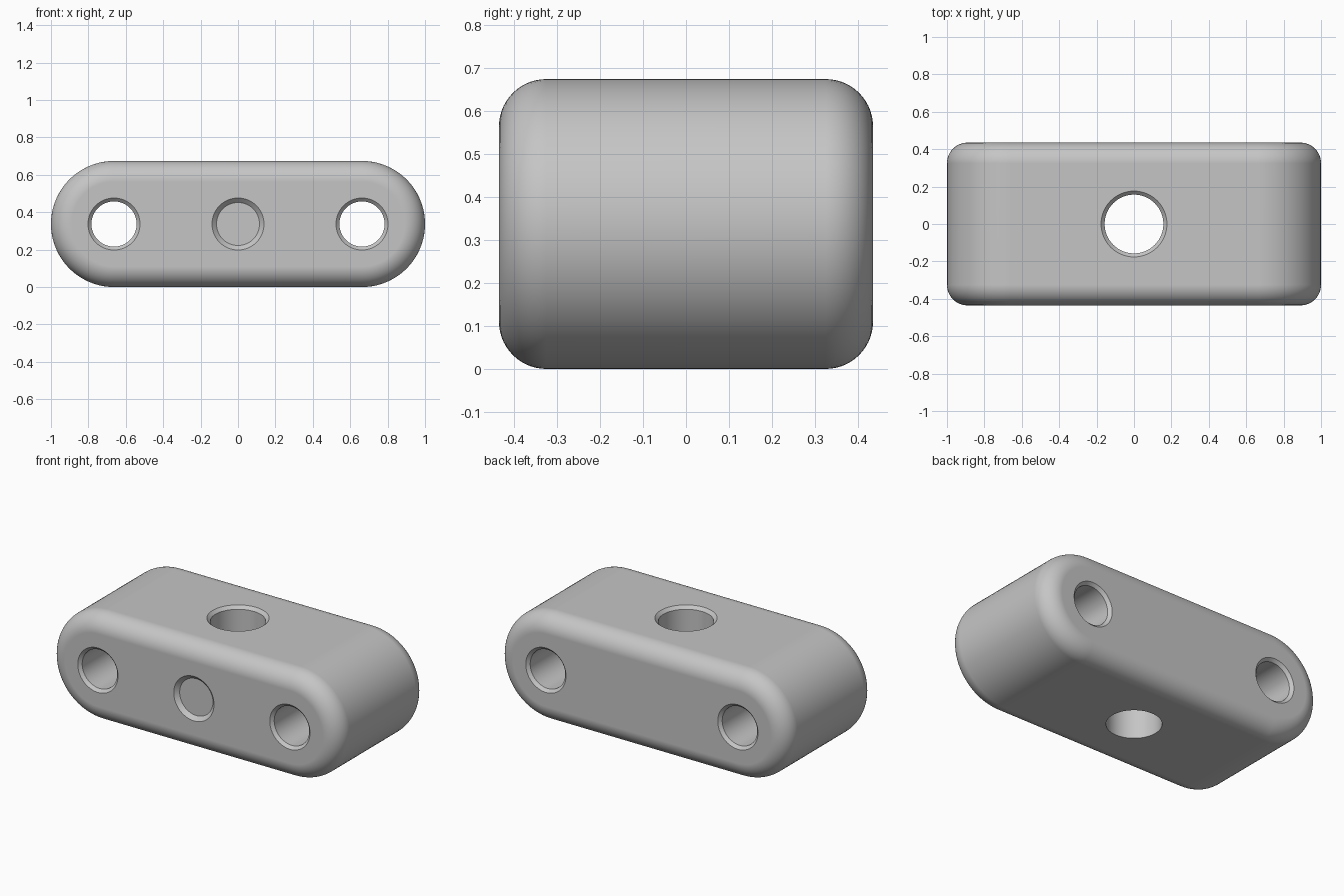
import bpy, bmesh, math
from mathutils import Matrix, Vector

if "Cube" in bpy.data.objects:
    bpy.data.objects.remove(bpy.data.objects["Cube"], do_unlink=True)

RADIUS, HALF_DEPTH, FILLET = 0.337, 0.435, 0.11
END_X = 1 - RADIUS
EXTRA = 0.05  # how far cutters reach past the surface

grey = bpy.data.materials.new("light grey")
grey.use_nodes = True
colour = (0.56, 0.56, 0.56, 1)
grey.diffuse_color = colour
grey.node_tree.nodes["Principled BSDF"].inputs["Base Color"].default_value = colour


def loft(name, rings):
    """Closed solid skinned through rings of equal length."""
    bm = bmesh.new()
    loops = [[bm.verts.new(p) for p in ring] for ring in rings]
    n = len(loops[0])
    for a, b in zip(loops, loops[1:]):
        for i in range(n):
            j = (i + 1) % n
            bm.faces.new((a[i], a[j], b[j], b[i]))
    bm.faces.new(loops[0])
    bm.faces.new(loops[-1])
    bmesh.ops.recalc_face_normals(bm, faces=bm.faces)
    mesh = bpy.data.meshes.new(name)
    bm.to_mesh(mesh)
    bm.free()
    ob = bpy.data.objects.new(name, mesh)
    bpy.context.collection.objects.link(ob)
    mesh.materials.append(grey)
    return ob


def slot_ring(r, y, steps=40):
    """Outline with two round ends, at depth y."""
    ring = []
    for side in (1, -1):
        for k in range(steps + 1):
            a = math.pi * (k / steps - 0.5)
            ring.append((side * (END_X + r * math.cos(a)), y,
                         RADIUS + side * r * math.sin(a)))
    return ring


def cutter(name, profile, matrix, n=64):
    """Turned cutter from (radius, height) pairs."""
    rings = [[matrix @ Vector((r * math.cos(math.tau * i / n),
                               r * math.sin(math.tau * i / n), h))
              for i in range(n)] for r, h in profile]
    ob = loft(name, rings)
    ob.hide_render = True
    return ob


# Rounded bar with filleted front and back rims
arc = [math.pi / 2 * k / 14 for k in range(15)]
front = [(RADIUS - FILLET * (1 - math.sin(a)),
          -HALF_DEPTH + FILLET * (1 - math.cos(a))) for a in arc]
profile = front + [(r, -y) for r, y in reversed(front)]
body = loft("drilled_bar", [slot_ring(r, y) for r, y in profile])

# Through holes near the ends, chamfered front and back
along_y = Matrix.Rotation(math.pi / 2, 4, "X")  # local +z points to the front
r, c, d = 0.121, 0.018, HALF_DEPTH
end_profile = [(r + c + EXTRA, -d - EXTRA), (r, -d + c),
               (r, d - c), (r + c + EXTRA, d + EXTRA)]
cutters = [cutter(name, end_profile, Matrix.Translation((x, 0, RADIUS)) @ along_y)
           for name, x in (("left_hole_cutter", END_X), ("right_hole_cutter", -END_X))]

# Shallow conical recess in the middle of the front
c = 0.024
cutters.append(cutter("front_recess_cutter",
                      [(0.115, d - c), (0.115 + c + EXTRA, d + EXTRA)],
                      Matrix.Translation((0, 0, RADIUS)) @ along_y))

# Vertical hole, chamfered on top only
r, c, top = 0.157, 0.019, 2 * RADIUS
cutters.append(cutter("vertical_hole_cutter",
                      [(r, -EXTRA), (r, top - c), (r + c + EXTRA, top + EXTRA)],
                      Matrix.Identity(4)))

# Drill the bar, then drop the cutters
for tool in cutters:
    mod = body.modifiers.new(tool.name, "BOOLEAN")
    mod.operation = "DIFFERENCE"
    mod.solver = "EXACT"
    mod.object = tool
bpy.context.view_layer.update()
drilled = bpy.data.meshes.new_from_object(
    body.evaluated_get(bpy.context.evaluated_depsgraph_get()))
body.modifiers.clear()
body.data = drilled
for tool in cutters:
    bpy.data.objects.remove(tool, do_unlink=True)

# Smooth shading with crisp hole rims and flat large faces
bpy.ops.object.select_all(action="DESELECT")
body.select_set(True)
bpy.context.view_layer.objects.active = body
bpy.ops.object.shade_smooth_by_angle(angle=math.radians(30))
weighted = body.modifiers.new("even_shading", "WEIGHTED_NORMAL")
weighted.keep_sharp = True
